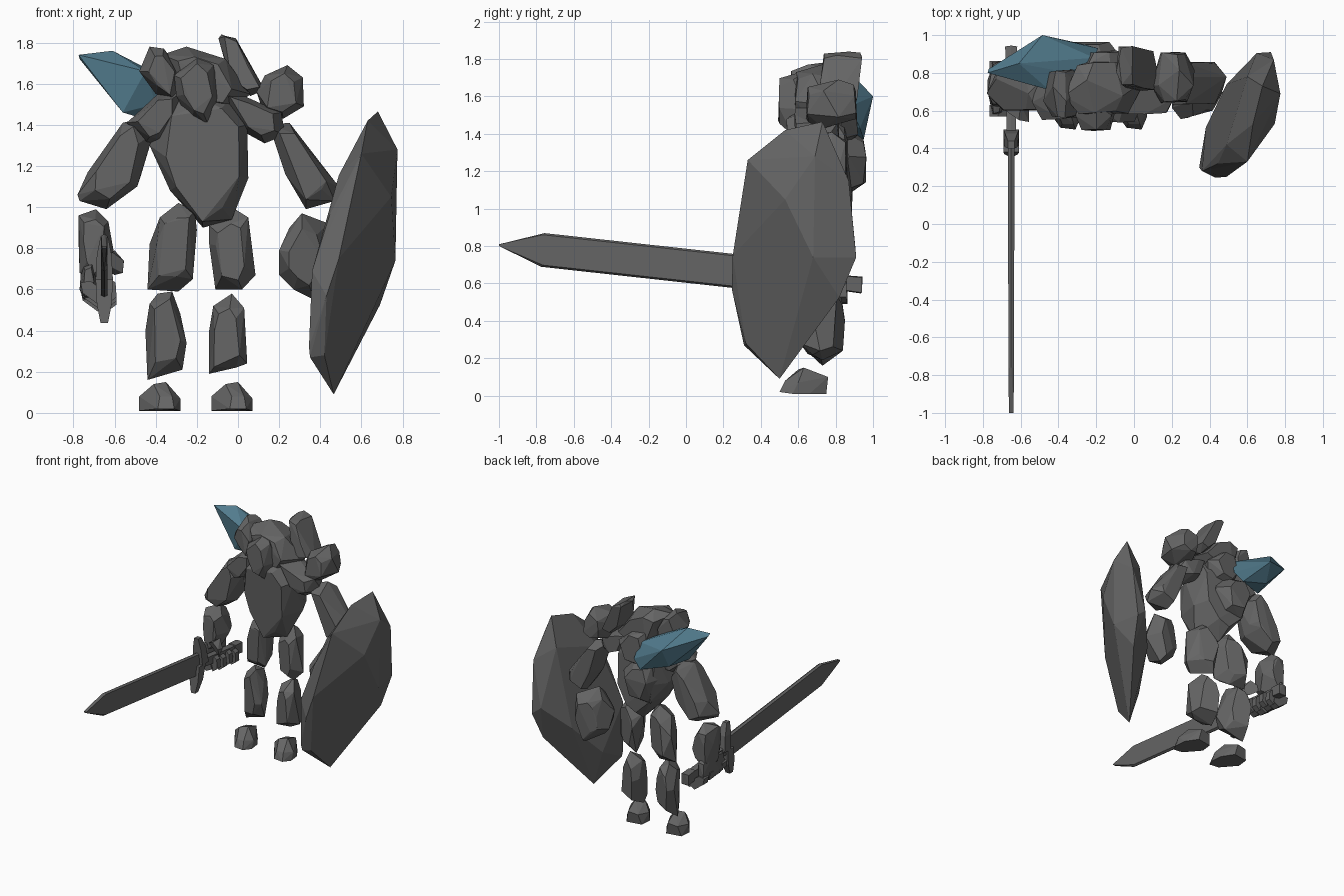
import bpy, bmesh, random

random.seed(4)


def material(name, rgb):
    m = bpy.data.materials.new(name)
    m.diffuse_color = (*rgb, 1)
    return m


STONE = material("dark stone", (0.13, 0.13, 0.13))
CRYSTAL = material("blue crystal", (0.085, 0.20, 0.27))


def hull(name, pts, mat=STONE):
    """Convex, flat-faced solid around a handful of points."""
    bm = bmesh.new()
    for p in pts:
        bm.verts.new(p)
    res = bmesh.ops.convex_hull(bm, input=bm.verts[:])
    junk = {e for e in res["geom_interior"] + res["geom_unused"]
            if isinstance(e, bmesh.types.BMVert)}
    if junk:
        bmesh.ops.delete(bm, geom=list(junk), context='VERTS')
    bmesh.ops.dissolve_limit(bm, angle_limit=0.12, verts=bm.verts[:], edges=bm.edges[:])
    bmesh.ops.recalc_face_normals(bm, faces=bm.faces[:])
    me = bpy.data.meshes.new(name)
    bm.to_mesh(me)
    bm.free()
    me.materials.append(mat)
    ob = bpy.data.objects.new(name, me)
    bpy.context.collection.objects.link(ob)
    return ob


def rock(name, outline, y0, y1, lean=0.0, cap=0.62, turn=0.0):
    """Chipped boulder: front outline (x, z), smaller caps at front and back.
    lean shifts y with height, turn shifts y with x."""
    n = len(outline)
    cx = sum(p[0] for p in outline) / n
    cz = sum(p[1] for p in outline) / n
    half = max(abs(p[0] - cx) for p in outline)
    ym, d = (y0 + y1) / 2, (y1 - y0) / 2 - abs(turn) * half * 0.6
    pts = []
    for i, (x, z) in enumerate(outline):
        sh = lean * (z - cz)
        pts.append((x, ym + sh - turn * (x - cx) + d * (0.3 if i % 2 else -0.3), z))
        for side in (-1, 1):
            k = cap + random.uniform(-0.12, 0.12)
            w = d * random.uniform(0.86, 1.0)
            pts.append((cx + (x - cx) * k, ym + sh - turn * (x - cx) * k + side * w,
                        cz + (z - cz) * (k + 0.1)))
    return hull(name, pts)


# Feet: low wedges, toes turned slightly to the right
for side, x in (("left", -0.38), ("right", -0.03)):
    hull(side + "_foot", [(x + a, y, z) for a, y, z in (
        (-.01, .51, .02), (.07, .50, .02), (.0, .53, .08), (.06, .53, .08),
        (-.1, .64, .01), (.1, .57, .01), (-.1, .65, .08), (.1, .60, .07),
        (-.03, .60, .14), (.03, .63, .15), (-.09, .73, .01), (.03, .75, .01), (.09, .66, .01),
        (-.07, .75, .09), (.01, .76, .10))])

# Legs
rock("left_shin", [(-.44, .16), (-.45, .40), (-.43, .53), (-.39, .58), (-.32, .59),
                   (-.28, .48), (-.25, .34), (-.27, .21)], .60, .85, turn=.4)
rock("right_shin", [(-.14, .19), (-.14, .40), (-.12, .52), (-.03, .58), (.03, .51),
                    (.045, .24), (-.01, .22)], .60, .85, turn=.4)
rock("left_thigh", [(-.44, .60), (-.43, .82), (-.38, .95), (-.29, 1.02), (-.21, .98),
                    (-.20, .89), (-.22, .65), (-.29, .59)], .60, .85, turn=.4)
rock("right_thigh", [(-.14, .91), (-.03, 1.0), (.05, .95), (.085, .67), (.02, .60),
                     (-.11, .60), (-.14, .82)], .60, .85, turn=.4)

# Torso, tapering to the hips, with a bulge on the back
rock("torso", [(-.43, 1.30), (-.39, 1.50), (-.25, 1.57), (-.02, 1.55), (.045, 1.40),
               (.05, 1.14), (-.03, .94), (-.17, .90), (-.33, 1.08), (-.40, 1.24)],
     .54, .90, lean=-.03, cap=.72, turn=.1)
rock("back_bulge", [(-.38, 1.28), (-.32, 1.42), (-.14, 1.44), (-.06, 1.28), (-.12, 1.08),
                    (-.30, 1.08)], .70, .965, cap=.5)

# Head and the boulders around it
rock("head", [(-.31, 1.64), (-.20, 1.74), (-.12, 1.69), (-.085, 1.53), (-.14, 1.39),
              (-.23, 1.41), (-.30, 1.54)], .49, .73)
rock("left_pauldron", [(-.48, 1.66), (-.43, 1.78), (-.36, 1.77), (-.28, 1.66), (-.30, 1.50),
                       (-.40, 1.55)], .56, .82)
rock("collar", [(-.37, 1.74), (-.25, 1.78), (-.06, 1.72), (.06, 1.55), (-.03, 1.47),
                (-.30, 1.50)], .58, .86)
rock("back_boulder", [(-.30, 1.45), (-.24, 1.62), (-.12, 1.62), (.0, 1.5), (-.06, 1.36),
                      (-.22, 1.34)], .72, .92)
rock("shoulder_spike", [(-.095, 1.82), (-.08, 1.84), (-.01, 1.82), (.06, 1.68), (.13, 1.57),
                        (.06, 1.54), (-.04, 1.62)], .72, .93, lean=.1, cap=.75)
rock("right_pauldron", [(.13, 1.64), (.24, 1.69), (.315, 1.63), (.32, 1.49), (.22, 1.43),
                        (.12, 1.47), (.09, 1.56)], .64, .91)
rock("right_collar", [(-.09, 1.56), (.03, 1.54), (.21, 1.46), (.23, 1.35), (.13, 1.31),
                      (.02, 1.37)], .58, .82)
rock("left_collar", [(-.54, 1.41), (-.39, 1.55), (-.28, 1.56), (-.26, 1.46), (-.38, 1.33),
                     (-.46, 1.30)], .55, .82)

# Arms
rock("left_upper_arm", [(-.78, 1.06), (-.73, 1.17), (-.56, 1.41), (-.48, 1.43), (-.41, 1.36),
                        (-.47, 1.16), (-.49, 1.10), (-.64, .99), (-.77, 1.03)], .60, .86)
rock("right_upper_arm", [(.15, 1.40), (.25, 1.41), (.38, 1.24), (.49, 1.10), (.47, 1.03),
                         (.33, .99), (.23, 1.16)], .63, .86)
rock("left_forearm", [(-.775, .96), (-.69, .99), (-.63, .93), (-.605, .79), (-.64, .69),
                      (-.70, .64), (-.77, .68), (-.775, .84)], .62, .84)
rock("right_forearm", [(.20, .79), (.25, .90), (.31, .97), (.44, .92), (.47, .74),
                       (.37, .55), (.27, .60), (.20, .67)], .54, .83, turn=-.3)

# Sword: flat bars along one sloping line, x = -0.65
SX = -.65


def along(y):
    return .695 - .11 * y


def bar(name, sections):
    """Sections are (y, half thickness, half height)."""
    pts = []
    for y, t, h in sections:
        z = along(y)
        pts += [(SX - t, y, z + h * .9), (SX + t, y, z + h * .9), (SX, y + h * .1, z + h),
                (SX - t, y, z - h * .9), (SX + t, y, z - h * .9), (SX, y - h * .1, z - h)]
    return hull(name, pts)


bar("sword_blade", [(-1, .012, .005), (-.765, .015, .09), (.45, .017, .09)])
bar("sword_grip", [(.42, .025, .035), (.90, .025, .035)])
bar("sword_pommel", [(.85, .03, .042), (.94, .032, .045)])
for nm, s in (("upper", 1), ("lower", -1)):
    c = along(.43)
    hull("sword_guard_" + nm, [(SX + a * t, y + .02 * s, c + s * z) for a in (-1, 1) for t, y, z in (
        (.042, .40, 0), (.042, .48, 0), (.036, .39, .12), (.033, .46, .12),
        (.018, .38, .21), (.018, .42, .21))])

# Hand: palm, thumb and four curled fingers round the grip
rock("palm", [(-.77, .60), (-.76, .73), (-.70, .75), (-.685, .64), (-.70, .56), (-.75, .55)], .58, .86)
hull("thumb", [(-.68, .60, .74), (-.68, .68, .72), (-.61, .55, .78), (-.60, .63, .79),
               (-.555, .54, .74), (-.555, .60, .73), (-.56, .56, .68), (-.60, .62, .67)])
for i in range(4):
    y = .57 + i * .078
    z = along(y)
    drop = .01 * (i % 2)
    hull(f"finger_{i + 1}_base", [(x, y + dy, z + dz - drop) for dy in (0, .06) for x, dz in (
        (-.765, 0), (-.72, .01), (-.64, -.045), (-.63, -.08), (-.68, -.105), (-.755, -.05))])
    hull(f"finger_{i + 1}_tip", [(x, y + .01 + dy, z + dz - drop) for dy in (0, .045) for x, dz in (
        (-.66, -.05), (-.63, -.10), (-.59, -.07), (-.595, .0), (-.62, .02))])

# Shield: tilted slab, outer face to the right, thick rim
hull("shield", [
    (.68, .73, 1.465), (.63, .53, 1.42), (.60, .33, 1.26), (.49, .25, .75), (.43, .245, .57),
    (.42, .32, .28), (.465, .50, .09), (.69, .82, .525), (.725, .91, .74), (.74, .87, 1.15),
    (.775, .69, 1.28), (.765, .68, .74), (.745, .53, 1.05),
    (.35, .31, .27), (.345, .30, .32), (.36, .28, .69), (.445, .32, .96), (.49, .42, 1.155),
    (.38, .51, .37), (.49, .74, .62), (.65, .905, .80), (.60, .78, 1.25)])

# Blue crystal growing from the left shoulder
hull("shoulder_crystal", [
    (-.775, .80, 1.74), (-.77, .82, 1.72), (-.61, .85, 1.76), (-.485, 1.0, 1.60),
    (-.56, .76, 1.46), (-.45, .71, 1.66), (-.40, .78, 1.50), (-.50, .93, 1.45),
    (-.19, .93, 1.43), (-.21, .88, 1.55), (-.26, .95, 1.37), (-.34, .80, 1.62)], CRYSTAL)
